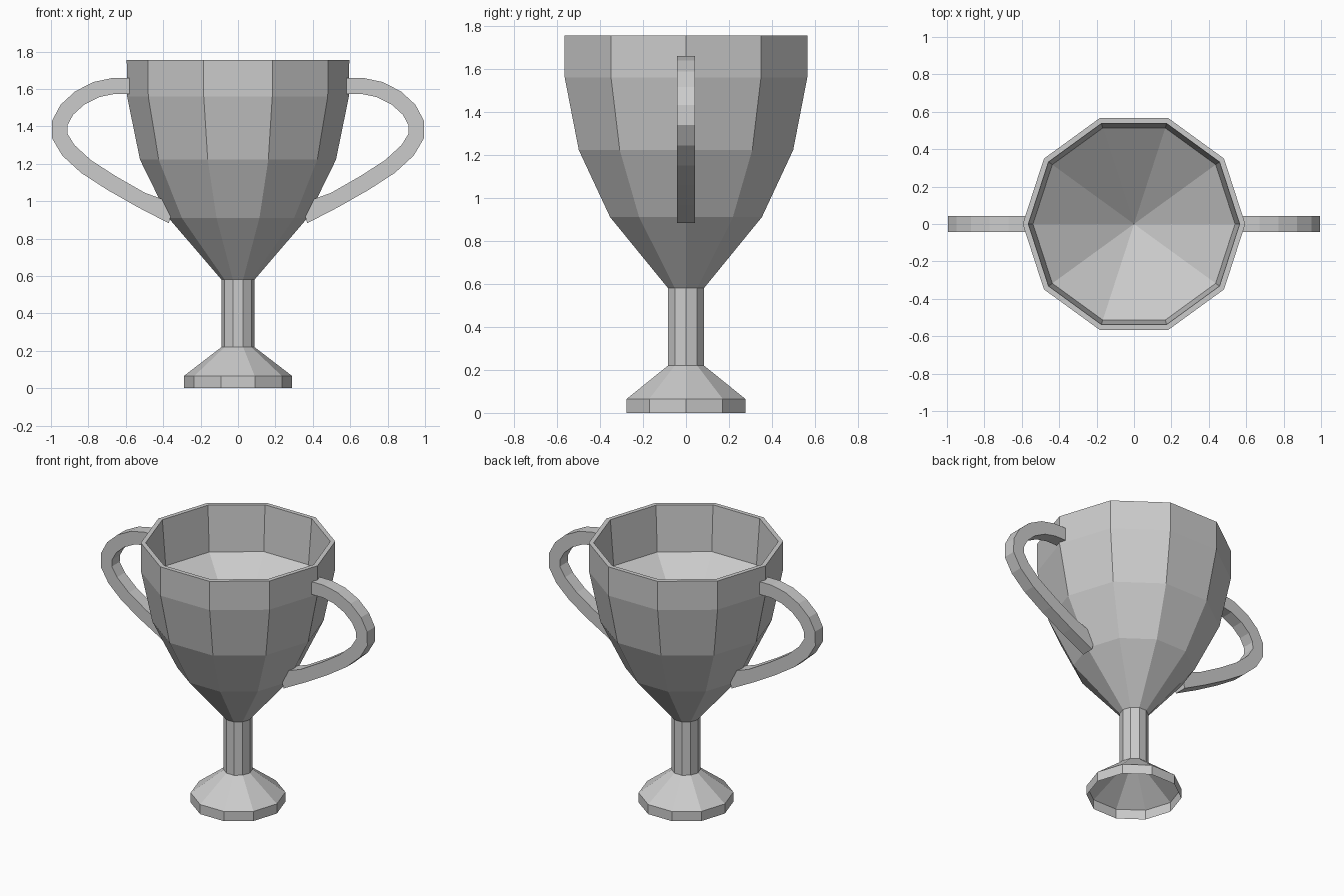
import bpy, bmesh, math
from mathutils import Vector

if "Cube" in bpy.data.objects:
    bpy.data.objects.remove(bpy.data.objects["Cube"])

SIDES = 10


def finish(name, bm):
    bmesh.ops.recalc_face_normals(bm, faces=bm.faces)
    me = bpy.data.meshes.new(name)
    bm.to_mesh(me)
    bm.free()
    ob = bpy.data.objects.new(name, me)
    bpy.context.collection.objects.link(ob)
    return ob


def lathe(name, profile):
    """Spin (radius, z) points into a flat-faced ten-sided solid."""
    bm = bmesh.new()
    verts = [bm.verts.new((r, 0, z)) for r, z in profile]
    edges = [bm.edges.new(p) for p in zip(verts, verts[1:])]
    bmesh.ops.spin(bm, geom=verts + edges, cent=(0, 0, 0), axis=(0, 0, 1),
                   angle=math.tau, steps=SIDES)
    bmesh.ops.remove_doubles(bm, verts=bm.verts, dist=0.0005)
    return finish(name, bm)


def handle(name, path, side, thick=0.086, depth=0.084):
    """Sweep a rectangle along an (x, z) path; side is +1 or -1."""
    pts = [Vector((x, 0, z)) for x, z in path]
    bm = bmesh.new()
    rings = []
    for i, p in enumerate(pts):
        t = (pts[min(i + 1, len(pts) - 1)] - pts[max(i - 1, 0)]).normalized()
        n = Vector((-t.z, 0, t.x)) * thick / 2
        if i == len(pts) - 1:  # lower end is cut upright against the bowl
            n = Vector((-0.015, 0, 0.053)) * -1
        ring = []
        for a, b in ((1, 1), (1, -1), (-1, -1), (-1, 1)):
            v = p + n * a
            ring.append(bm.verts.new((v.x * side, b * depth / 2, v.z)))
        rings.append(ring)
    for r0, r1 in zip(rings, rings[1:]):
        for k in range(4):
            j = (k + 1) % 4
            bm.faces.new((r0[k], r0[j], r1[j], r1[k]))
    bm.faces.new(rings[0])
    bm.faces.new(rings[-1])
    return finish(name, bm)


# Bowl: outer wall, rim, short inner wall and sunken conical floor
lathe("bowl", [(0.088, 0.58), (0.371, 0.91), (0.524, 1.222), (0.593, 1.56),
               (0.595, 1.755), (0.565, 1.755), (0.54, 1.45), (0, 1.06)])

# Stem
lathe("stem", [(0.088, 0.22), (0.088, 0.58)])

# Foot: flared shell, hollow underneath
lathe("foot", [(0.29, 0), (0.29, 0.065), (0.088, 0.22)])

# Two curved handles
PATH = [(0.58, 1.616), (0.666, 1.616), (0.757, 1.597), (0.846, 1.552),
        (0.915, 1.489), (0.952, 1.42), (0.954, 1.35), (0.907, 1.272),
        (0.812, 1.185), (0.676, 1.097), (0.516, 1.006), (0.355, 0.935)]
handle("right_handle", PATH, 1)
handle("left_handle", PATH, -1)
